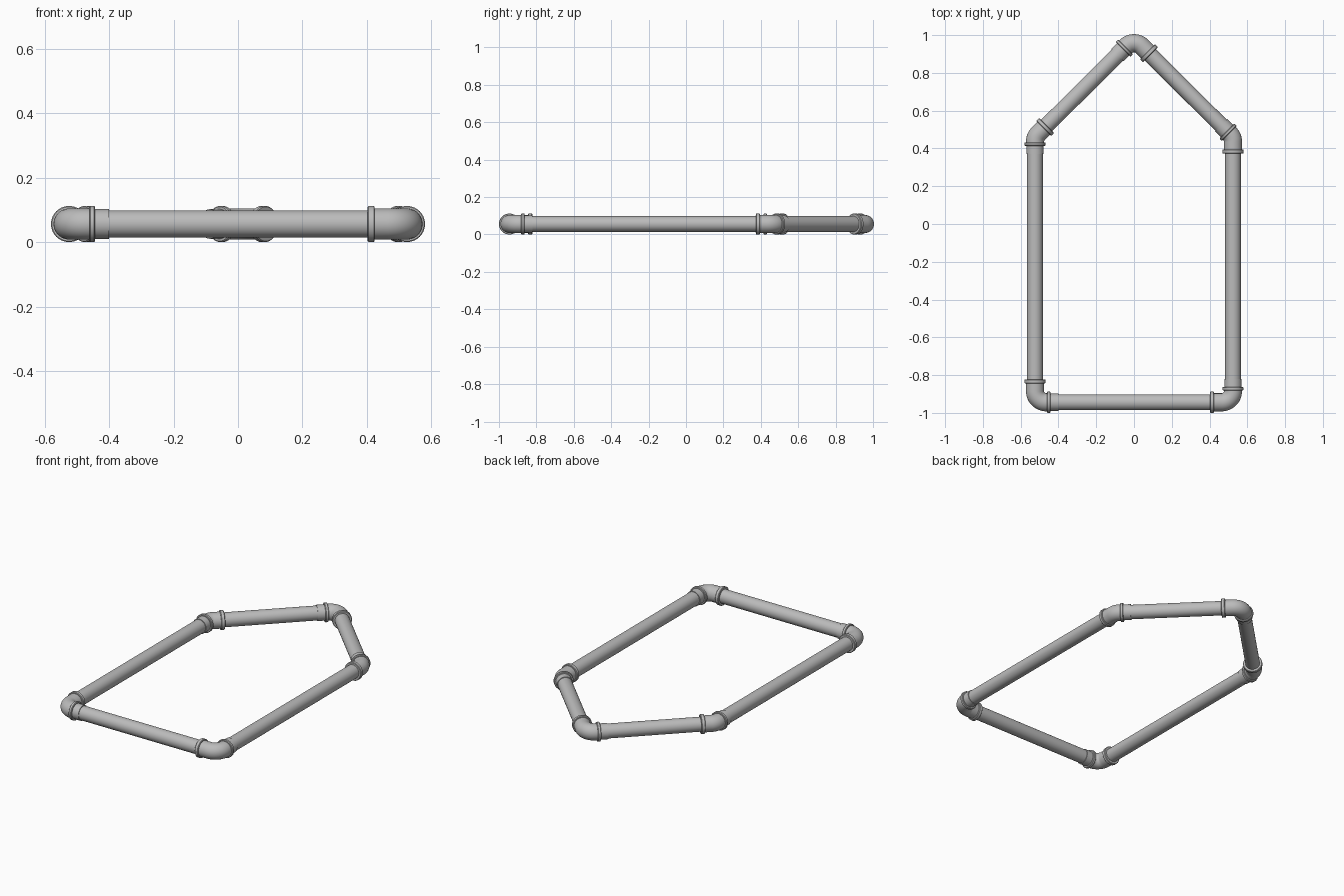
import bpy, bmesh, math
from mathutils import Vector

cube = bpy.data.objects.get("Cube")
if cube:
    bpy.data.objects.remove(cube, do_unlink=True)

grey = bpy.data.materials.new("pipe_grey")
grey.use_nodes = True
COLOUR = (0.5, 0.5, 0.5, 1)
grey.diffuse_color = COLOUR
grey.node_tree.nodes["Principled BSDF"].inputs["Base Color"].default_value = COLOUR

SIDES = 40
PIPE_R, BODY_R, SLEEVE_R, COLLAR_R = 0.042, 0.048, 0.046, 0.056
HEIGHT = 0.056
BEND_R = 0.06
UP = Vector((0, 0, 1))


def sweep(name, stations):
    """Closed round tube through (centre, direction, radius) stations."""
    bm = bmesh.new()
    rings = []
    for centre, along, radius in stations:
        side = along.cross(UP).normalized()
        rings.append([bm.verts.new(centre + radius * (math.cos(a) * side + math.sin(a) * UP))
                      for a in (2 * math.pi * i / SIDES for i in range(SIDES))])
    for low, high in zip(rings, rings[1:]):
        for i in range(SIDES):
            j = (i + 1) % SIDES
            bm.faces.new((low[i], low[j], high[j], high[i]))
    bm.faces.new(rings[0])
    bm.faces.new(rings[-1])
    bmesh.ops.recalc_face_normals(bm, faces=bm.faces)
    mesh = bpy.data.meshes.new(name)
    bm.to_mesh(mesh)
    bm.free()
    mesh.materials.append(grey)
    obj = bpy.data.objects.new(name, mesh)
    bpy.context.collection.objects.link(obj)
    bpy.ops.object.select_all(action='DESELECT')
    obj.select_set(True)
    bpy.context.view_layer.objects.active = obj
    bpy.ops.object.shade_smooth_by_angle(angle=math.radians(35))


def collar(name, centre, along, width):
    """Raised ring with softened edges."""
    h, c = width / 2, 0.003
    profile = [(-h, COLLAR_R - c), (c - h, COLLAR_R), (h - c, COLLAR_R), (h, COLLAR_R - c)]
    sweep(name, [(centre + along * t, along, r) for t, r in profile])


# Corners of the loop, counter-clockwise seen from above
corners = [("front_right", -0.524, -0.944), ("front_left", 0.524, -0.944),
           ("middle_left", 0.524, 0.46), ("back", 0, 0.982), ("middle_right", -0.524, 0.46)]
pipes = ["front_pipe", "left_pipe", "back_left_pipe", "back_right_pipe", "right_pipe"]
points = [Vector((x, y, HEIGHT)) for _, x, y in corners]
count = len(points)

for k, (label, _, _) in enumerate(corners):
    here, after, before = points[k], points[(k + 1) % count], points[k - 1]
    into = (here - before).normalized()
    out = (after - here).normalized()

    # Straight pipe to the next corner
    sweep(pipes[k], [(here + out * 0.07, out, PIPE_R), (after - out * 0.07, out, PIPE_R)])

    # Elbow: socket, arc, then a narrower sleeve
    turn = into.angle(out)
    reach = BEND_R * math.tan(turn / 2)
    mouth = reach + 0.062
    hub = here - into * reach + UP.cross(into) * BEND_R
    stations = [(here - into * mouth, into, BODY_R)]
    steps = 12
    for s in range(steps + 1):
        a = turn * s / steps
        along = into * math.cos(a) + UP.cross(into) * math.sin(a)
        stations.append((hub + along.cross(UP) * BEND_R, along, BODY_R))
    ring = reach + 0.012
    stations += [(here + out * ring, out, BODY_R),
                 (here + out * ring, out, SLEEVE_R),
                 (here + out * (reach + 0.064), out, SLEEVE_R)]
    sweep(label + "_elbow", stations)

    # Collars at the socket mouth and behind the sleeve
    collar(label + "_mouth_collar", here - into * (mouth - 0.011), into, 0.022)
    collar(label + "_sleeve_collar", here + out * ring, out, 0.018)
